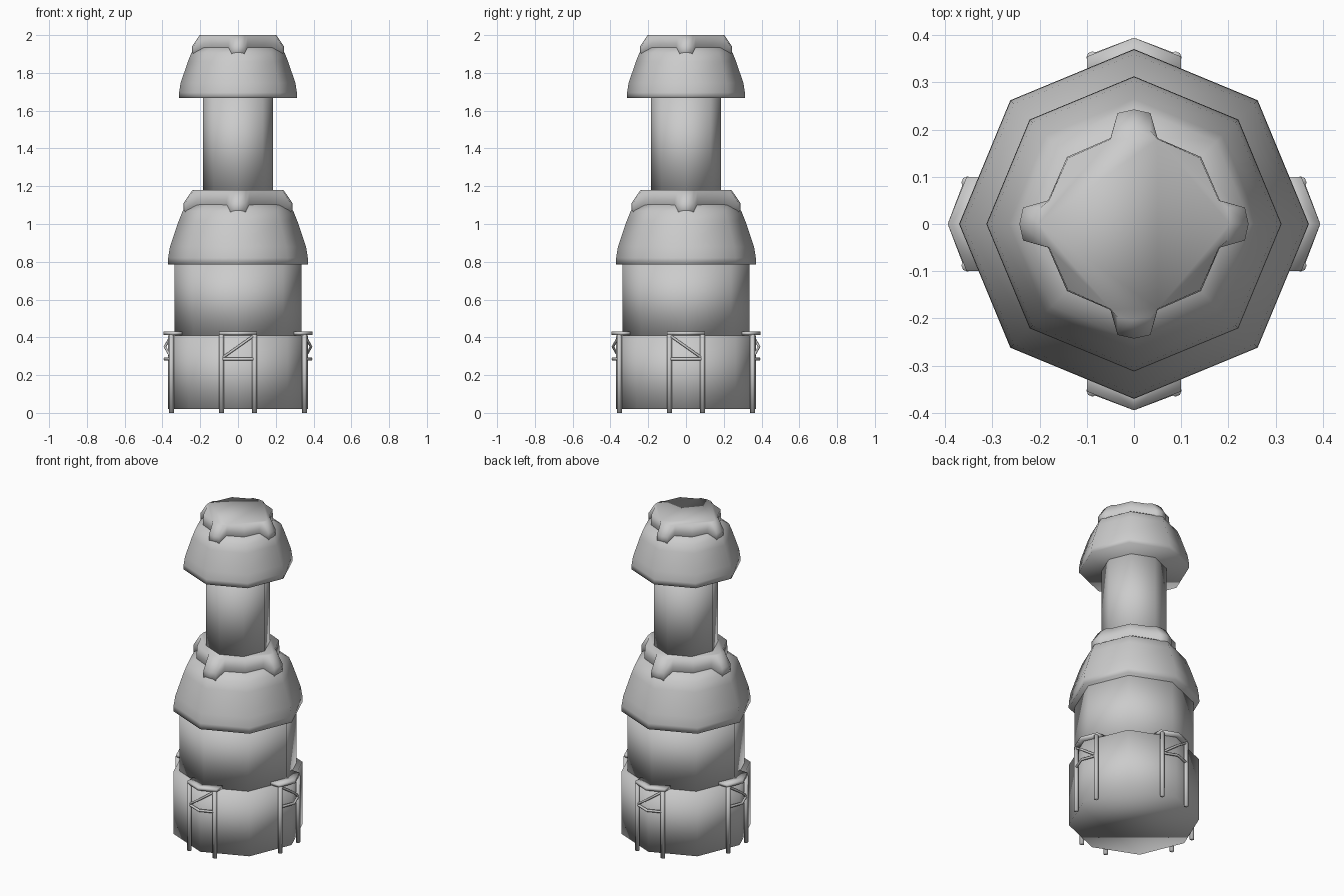
import bpy, bmesh, math

cube = bpy.data.objects.get("Cube")
if cube:
    bpy.data.objects.remove(cube, do_unlink=True)

GREY = (0.6, 0.6, 0.6, 1)
mat = bpy.data.materials.new("plain grey")
mat.use_nodes = True
mat.diffuse_color = GREY
bsdf = mat.node_tree.nodes["Principled BSDF"]
bsdf.inputs["Base Color"].default_value = GREY


def add_object(name, data, angle=0):
    data.materials.append(mat)
    obj = bpy.data.objects.new(name, data)
    obj.rotation_euler.z = angle
    bpy.context.scene.collection.objects.link(obj)
    return obj


def loft(name, rings, angle=0):
    """Skin equal-length rings of points, close both ends and shade smooth."""
    bm = bmesh.new()
    loops = [[bm.verts.new(p) for p in ring] for ring in rings]
    n = len(loops[0])
    for low, high in zip(loops, loops[1:]):
        for i in range(n):
            j = (i + 1) % n
            bm.faces.new((low[i], low[j], high[j], high[i]))
    bm.faces.new(loops[0])
    bm.faces.new(loops[-1])
    bmesh.ops.recalc_face_normals(bm, faces=bm.faces)
    for f in bm.faces:
        f.smooth = True
    mesh = bpy.data.meshes.new(name)
    bm.to_mesh(mesh)
    bm.free()
    return add_object(name, mesh, angle)


def circle(r, z, cx=0, cy=0, n=8):
    return [(cx + r * math.cos(math.tau * k / n),
             cy + r * math.sin(math.tau * k / n), z) for k in range(n)]


def lathe(name, profile):
    """Eight-sided turned part with corners on the axes."""
    return loft(name, [circle(r, z) for r, z in profile])


def tube(name, points, radius, angle):
    """Thin round bar along a path."""
    curve = bpy.data.curves.new(name, "CURVE")
    curve.dimensions = "3D"
    curve.bevel_depth = radius
    curve.bevel_resolution = 1
    curve.use_fill_caps = True
    spline = curve.splines.new("POLY")
    spline.points.add(len(points) - 1)
    for p, co in zip(spline.points, points):
        p.co = (*co, 1)
    return add_object(name, curve, angle)


def crown_ring(side, nub, tip, z, z_nub, s, z0):
    """Octagonal outline with a short lobe on each axis."""
    ring = []
    for q in range(4):
        c, d = math.cos(q * math.pi / 2), math.sin(q * math.pi / 2)
        quarter = [(side, -side, z), (side + 0.04, -0.05, z),
                   (nub, -0.035, z_nub), (tip, 0, z_nub),
                   (nub, 0.035, z_nub), (side + 0.04, 0.05, z)]
        ring += [((x * c - y * d) * s, (x * d + y * c) * s, z0 + h * s)
                 for x, y, h in quarter]
    return ring


def dome(name, z0, s):
    """Domed roof with a lobed crown on top."""
    profile = [(0.313, 0), (0.312, 0.03), (0.304, 0.08), (0.265, 0.195),
               (0.247, 0.24), (0.19, 0.275)]
    lathe(name, [(r * s, z0 + h * s) for r, h in profile])
    loft(name + "_crown", [
        crown_ring(0.142, 0.235, 0.243, 0.23, 0.22, s, z0),
        crown_ring(0.142, 0.235, 0.243, 0.29, 0.275, s, z0),
        crown_ring(0.14, 0.198, 0.203, 0.334, 0.334, s, z0)])


# Tower body, from the ground up
lathe("base_drum", [(0.37, 0.02), (0.37, 0.41)])
lathe("body_drum", [(0.337, 0.41), (0.337, 0.80)])
dome("lower_dome", 0.785, 1.185)
lathe("neck", [(0.185, 1.16), (0.185, 1.68)])
dome("upper_dome", 1.666, 1.0)

# Four braced frames wrapped round the base corners
for k, side in enumerate(("front", "left", "back", "right")):
    angle = k * math.pi / 2
    flip = -1 if k % 2 else 1
    outline = [(-0.1, -0.355), (0, -0.395), (0.1, -0.355),
               (0.1, -0.295), (0, -0.335), (-0.1, -0.295)]
    loft(side + "_frame_lintel",
         [[(x, y, z) for x, y in outline] for z in (0.412, 0.43)], angle)
    for label, x in (("a", -0.088), ("b", 0.088)):
        loft(f"{side}_frame_post_{label}",
             [circle(0.013, z, x, -0.353) for z in (0, 0.415)], angle)
    tube(side + "_frame_rail",
         [(-0.088, -0.353, 0.285), (0, -0.387, 0.285), (0.088, -0.353, 0.285)],
         0.008, angle)
    tube(side + "_frame_brace",
         [(-0.085 * flip, -0.353, 0.29), (0, -0.387, 0.35),
          (0.085 * flip, -0.353, 0.41)], 0.007, angle)
